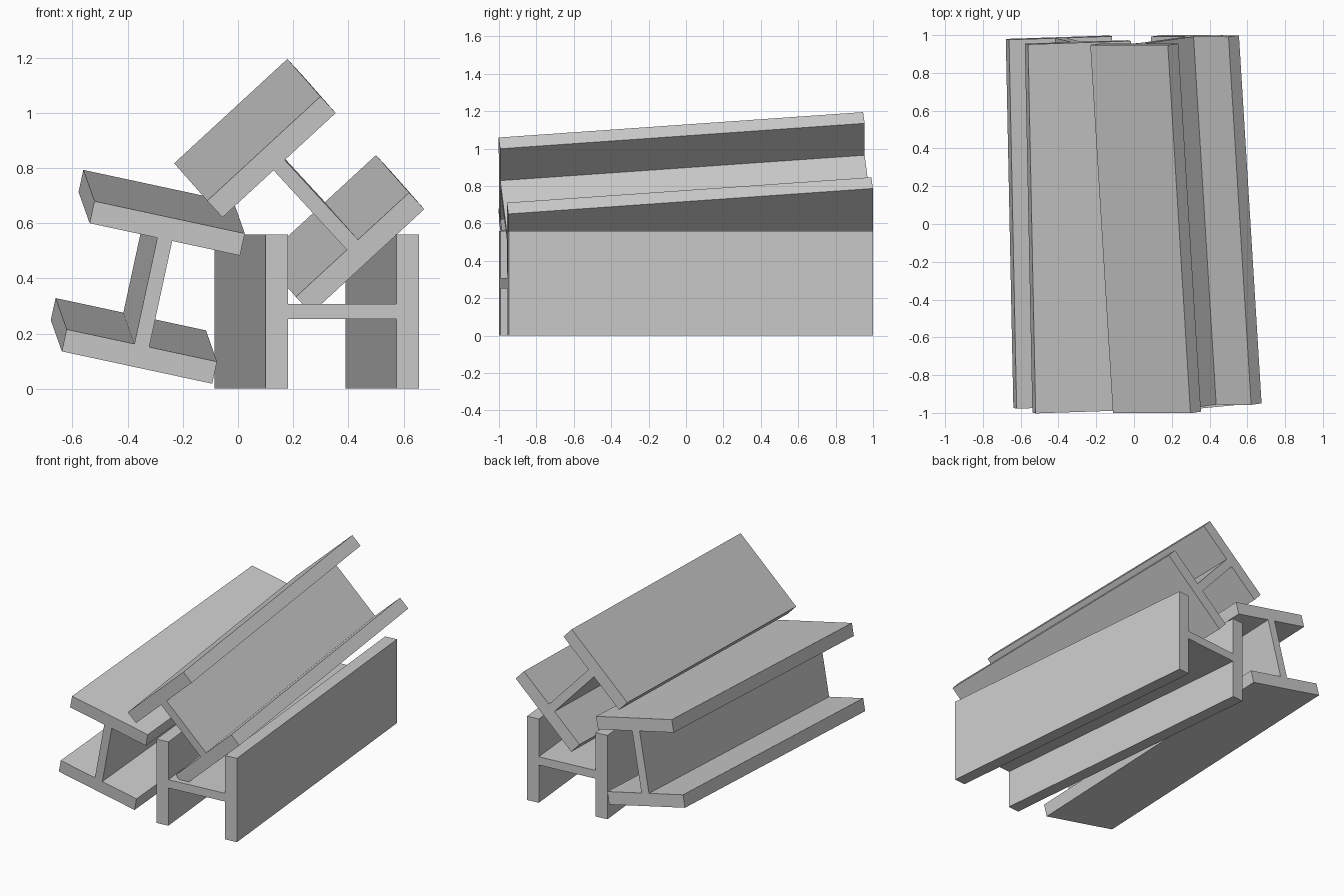
import bpy, bmesh
from mathutils import Vector

if "Cube" in bpy.data.objects:
    bpy.data.objects.remove(bpy.data.objects["Cube"])

SIZE = 0.558     # flange width and overall section height
FLANGE = 0.082   # flange thickness
WEB = 0.055      # web thickness
LENGTH = 1.957


def i_beam(name, front_centre, axis, flange_dir):
    """Extrude an I-section from its front end along the axis."""
    d = Vector(axis).normalized()
    w = Vector(flange_dir)
    w = (w - d * w.dot(d)).normalized()
    n = w.cross(d).normalized()
    h, t, f = SIZE / 2, WEB / 2, SIZE / 2 - FLANGE
    quarter = [(h, h), (h, f), (t, f)]
    right = quarter + [(x, -y) for x, y in reversed(quarter)]
    section = right + [(-x, y) for x, y in reversed(right)]
    bm = bmesh.new()
    c = Vector(front_centre)
    face = bm.faces.new([bm.verts.new(c + w * x + n * y) for x, y in section])
    ext = bmesh.ops.extrude_face_region(bm, geom=[face], use_keep_orig=True)
    verts = [g for g in ext["geom"] if isinstance(g, bmesh.types.BMVert)]
    bmesh.ops.translate(bm, verts=verts, vec=d * LENGTH)
    bmesh.ops.recalc_face_normals(bm, faces=bm.faces[:])
    mesh = bpy.data.meshes.new(name)
    bm.to_mesh(mesh)
    bm.free()
    bpy.context.collection.objects.link(bpy.data.objects.new(name, mesh))


# Beam lying flat on the ground with its flanges upright
i_beam("ground_beam", (0.378, -0.974, 0.28), (-0.185, 1.95, 0), (0, 0, 1))
# Left beam leaning against the ground beam
i_beam("leaning_beam", (-0.307, -0.979, 0.349), (-0.04, 1.95, 0.113), (0.54, 0, -0.117))
# Beam resting on top of the other two
i_beam("top_beam", (0.282, -0.975, 0.666), (-0.12, 1.95, 0.136), (0.41, 0, 0.378))
